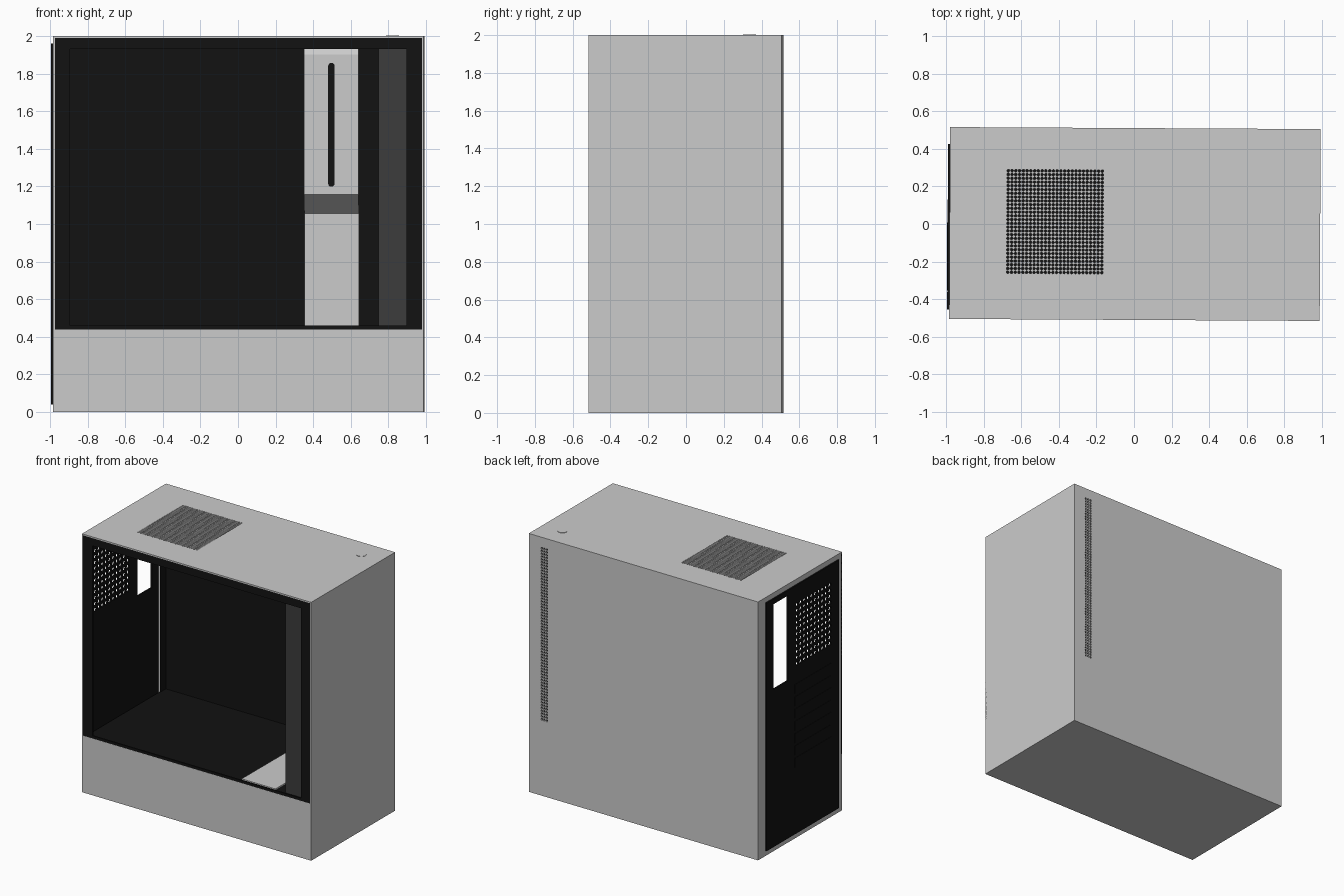
import bpy, bmesh, math

if "Cube" in bpy.data.objects:
    bpy.data.objects.remove(bpy.data.objects["Cube"])

TILT = -0.0054  # the whole case sits very slightly turned


def material(name, v):
    m = bpy.data.materials.new(name)
    m.diffuse_color = (v, v, v, 1)
    m.use_nodes = True
    m.node_tree.nodes["Principled BSDF"].inputs["Base Color"].default_value = m.diffuse_color
    return m


BLACK = material("black", 0.006)
DARK = material("dark_grey", 0.045)


def finish(name, bm, thick=0, mat=None):
    bmesh.ops.remove_doubles(bm, verts=bm.verts, dist=1e-5)
    bmesh.ops.recalc_face_normals(bm, faces=bm.faces)
    me = bpy.data.meshes.new(name)
    bm.to_mesh(me)
    bm.free()
    ob = bpy.data.objects.new(name, me)
    bpy.context.collection.objects.link(ob)
    ob.rotation_euler.z = TILT
    if thick:
        s = ob.modifiers.new("thickness", 'SOLIDIFY')
        s.thickness, s.offset = thick, 0
    if mat:
        me.materials.append(mat)
    return ob


def panel(name, axis, pos, rect, holes=(), vents=(), thick=0.01, mat=None):
    """Sheet across one axis; rects are (u0, u1, v0, v1), vents add (columns, rows)."""
    def at(u, v):
        return {'x': (pos, u, v), 'y': (u, pos, v), 'z': (u, v, pos)}[axis]

    bm = bmesh.new()

    def face(pts):
        bm.faces.new([bm.verts.new(at(*p)) for p in pts])

    gaps = list(holes) + [v[:4] for v in vents]
    us = sorted({c for r in [rect] + gaps for c in r[:2]})
    vs = sorted({c for r in [rect] + gaps for c in r[2:]})
    for a, b in zip(us, us[1:]):
        for c, d in zip(vs, vs[1:]):
            u, v = (a + b) / 2, (c + d) / 2
            if not any(g[0] < u < g[1] and g[2] < v < g[3] for g in gaps):
                face([(a, c), (b, c), (b, d), (a, d)])
    # perforated cells: a square with an eight-sided hole
    for u0, u1, v0, v1, nu, nv in vents:
        du, dv = (u1 - u0) / nu, (v1 - v0) / nv
        r = 0.37 * min(du, dv)
        for i in range(nu):
            for j in range(nv):
                cu, cv = u0 + (i + .5) * du, v0 + (j + .5) * dv
                ring = []
                for k in range(8):
                    t = k * math.pi / 4
                    x, y = math.cos(t), math.sin(t)
                    q = max(abs(x), abs(y))
                    ring.append(((cu + x / q * du / 2, cv + y / q * dv / 2),
                                 (cu + r * x, cv + r * y)))
                for k in range(8):
                    o, n = ring[k], ring[(k + 1) % 8]
                    face([o[0], n[0], n[1], o[1]])
    return finish(name, bm, thick, mat)


# Outer grey shell
XL, XR, Y = -0.98, 0.99, 0.51
panel("top_panel", 'z', 1.995, (XL, XR, -Y, Y), vents=[(-.68, -.16, -.27, .29, 26, 28)])
panel("bottom_panel", 'z', 0.005, (XL, XR, -Y, Y))
panel("end_panel", 'x', 0.985, (-Y, Y, 0, 2))
panel("back_panel", 'y', 0.505, (XL, XR, 0, 2), vents=[(.825, .89, .58, 1.925, 3, 62)])
panel("lower_front_panel", 'y', -0.505, (XL, XR, 0, 0.44))
opening = (-.46, .42, .04, 1.96)
panel("rear_rim", 'x', -0.975, (-Y, Y, 0, 2), holes=[opening])

# Black window frame
panel("window_frame", 'y', -0.504, (XL, XR, .44, 1.992), holes=[(-.89, .9, .46, 1.93)], mat=BLACK)

# Rear plate with port cut-out and fan grille
panel("rear_plate", 'x', -0.985, (-.46, .42, .04, 1.96), holes=[(.16, .34, 1.26, 1.92)],
      vents=[(-.37, .07, 1.33, 1.83, 10, 11)], thick=0.012, mat=BLACK)
for i in range(7):
    z = .56 + i * .095
    panel(f"slot_cover_{i + 1}", 'x', -0.988, (-.36, .08, z, z + .07), thick=0.01, mat=BLACK)

# Black inner chassis
panel("rear_rim_lining", 'x', -0.966, (-.5, .5, .02, 1.98), holes=[opening], thick=.006, mat=BLACK)
panel("rear_tray", 'y', 0.49, (-.97, .98, .02, 1.98), mat=BLACK)
panel("ceiling", 'z', 1.975, (-.97, .98, -.5, .49), mat=BLACK)
panel("shroud_floor", 'z', 0.42, (-.97, .98, -.5, .49), mat=BLACK)
panel("inner_end_wall", 'x', 0.965, (-.5, .49, .02, 1.98), mat=BLACK)

# Dark strip beside the window
panel("front_strip", 'y', -0.475, (.75, .9, .42, 1.94), mat=DARK)

# Cable cover: runs along the floor, then up the tray with a step
bm = bmesh.new()
prof = [(-.45, .433), (.45, .433), (.45, 1.06), (.27, 1.16), (.27, 1.9), (.3, 1.965)]
rows = [[bm.verts.new((x, *p)) for p in prof] for x in (.35, .64)]
for i in range(len(prof) - 1):
    bm.faces.new([rows[0][i], rows[1][i], rows[1][i + 1], rows[0][i + 1]])
finish("cable_cover", bm, 0.012)

# Rounded cable slot
bm = bmesh.new()
pts = []
for zc, start in ((1.84, 0), (1.215, math.pi)):
    for k in range(9):
        t = start + k * math.pi / 8
        pts.append((.495 + .017 * math.cos(t), .262, zc + .017 * math.sin(t)))
bm.faces.new([bm.verts.new(p) for p in pts])
finish("cable_slot", bm, 0.004, BLACK)

# Power button
bm = bmesh.new()
bmesh.ops.create_cone(bm, cap_ends=True, segments=32, radius1=.035, radius2=.035, depth=.01)
bmesh.ops.translate(bm, verts=bm.verts, vec=(.82, .34, 1.998))
finish("power_button", bm)
